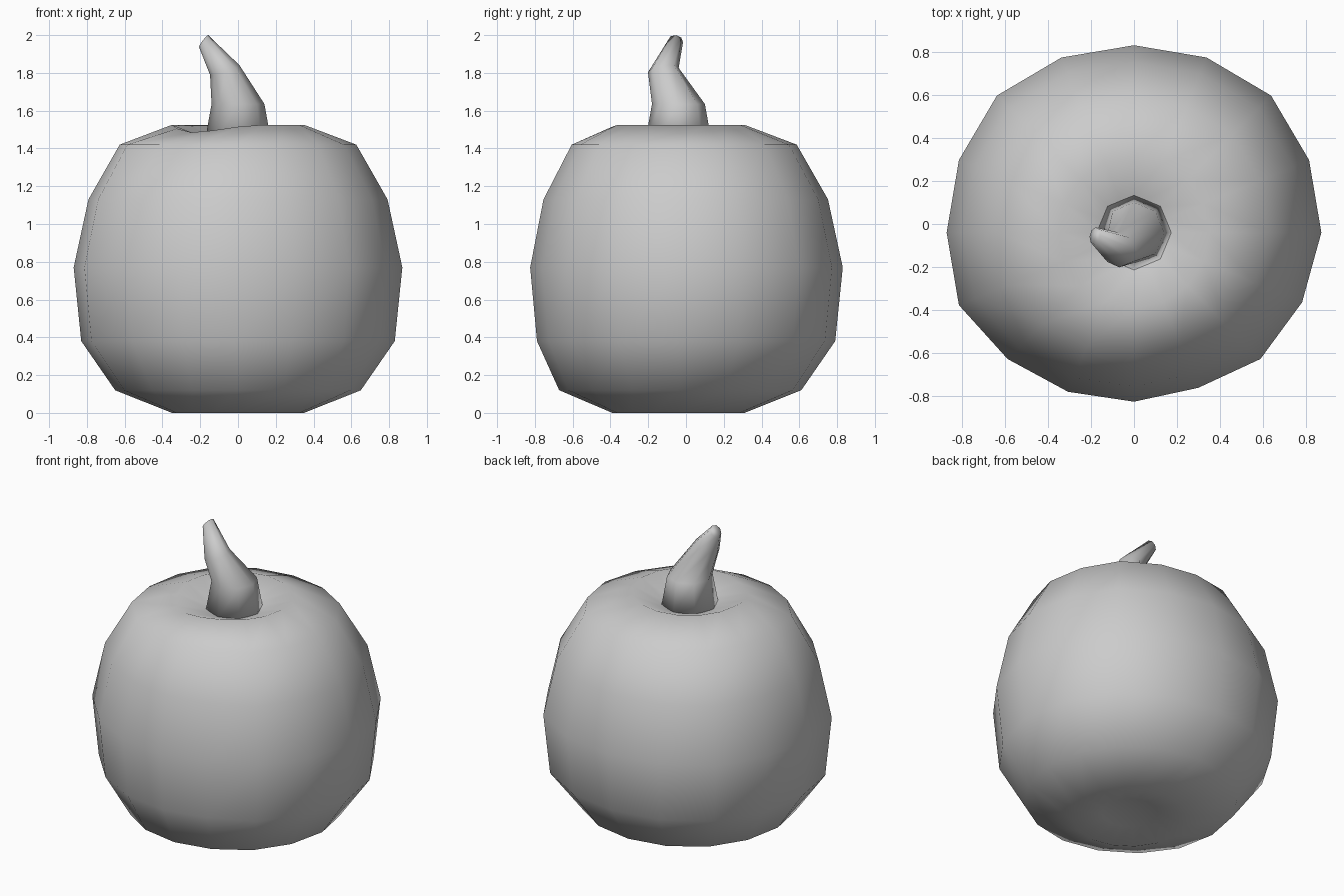
import bpy, bmesh, math
from mathutils import Vector

if "Cube" in bpy.data.objects:
    bpy.data.objects.remove(bpy.data.objects["Cube"])


def skin(name, rings, bottom=None, top=None):
    """Loft stacked rings of points; close each end with a fan point or an n-gon."""
    bm = bmesh.new()
    loops = [[bm.verts.new(p) for p in ring] for ring in rings]
    n = len(loops[0])
    for a, b in zip(loops, loops[1:]):
        for i in range(n):
            j = (i + 1) % n
            bm.faces.new((a[i], a[j], b[j], b[i]))
    for loop, point in ((loops[0], bottom), (loops[-1], top)):
        if point:
            c = bm.verts.new(point)
            for i in range(n):
                bm.faces.new((loop[i], loop[(i + 1) % n], c))
        else:
            bm.faces.new(loop)
    bmesh.ops.recalc_face_normals(bm, faces=bm.faces)
    mesh = bpy.data.meshes.new(name)
    bm.to_mesh(mesh)
    bm.free()
    obj = bpy.data.objects.new(name, mesh)
    bpy.context.collection.objects.link(obj)
    for p in mesh.polygons:
        p.use_smooth = True
    return obj


CY = -0.04  # the fruit's axis sits slightly forward

# Pumpkin body: uneven 16-sided outline scaled along a profile, dimpled at both ends
outline = [0.87, 0.88, 0.90, 0.88, 0.87, 0.88, 0.90, 0.88,
           0.87, 0.88, 0.83, 0.80, 0.785, 0.78, 0.83, 0.845]
profile = [(0.17, 0.035), (0.35, 0.005), (0.65, 0.12), (0.828, 0.38), (0.868, 0.77),
           (0.79, 1.13), (0.625, 1.42), (0.35, 1.525), (0.17, 1.45)]
rings = []
for r, z in profile:
    ring = []
    for i, o in enumerate(outline):
        a = math.tau * i / 16
        # irregularity fades out towards the two rims
        w = 1 if r > 0.6 and z > 0.2 else 0.3 if r > 0.6 else 0
        rad = r * (1 + w * (o / 0.868 - 1))
        # shallow dent on the front left of the upper rim
        dent = {9: 0.02, 10: 0.04, 11: 0.03, 12: 0.01}.get(i, 0) if z > 1.5 else 0
        ring.append((rad * math.cos(a), CY + rad * math.sin(a), z - dent))
    rings.append(ring)
# bottom touches the ground
low = min(p[2] for r in rings for p in r)
rings = [[(x, y, z - low if z < 0.02 else z) for x, y, z in r] for r in rings]
skin("pumpkin_body", rings, (0, CY, 0.05), (0, CY, 1.42))

# Stem: 8-sided tapering rings, bent to the left, tip tilted sideways
stem = [((0, CY, 1.44), 0.175, (0, 0, 1)),
        ((0, CY, 1.635), 0.14, (0, 0, 1)),
        ((-0.07, -0.12, 1.815), 0.082, (-0.33, -0.15, 1)),
        ((-0.182, -0.055, 1.968), 0.040, (-0.8, 0.15, 0.6))]
rings = []
for c, r, n in stem:
    q = Vector((0, 0, 1)).rotation_difference(Vector(n).normalized())
    rings.append([Vector(c) + q @ Vector((r * math.cos(math.tau * i / 8),
                                          r * math.sin(math.tau * i / 8), 0))
                  for i in range(8)])
skin("pumpkin_stem", rings)
